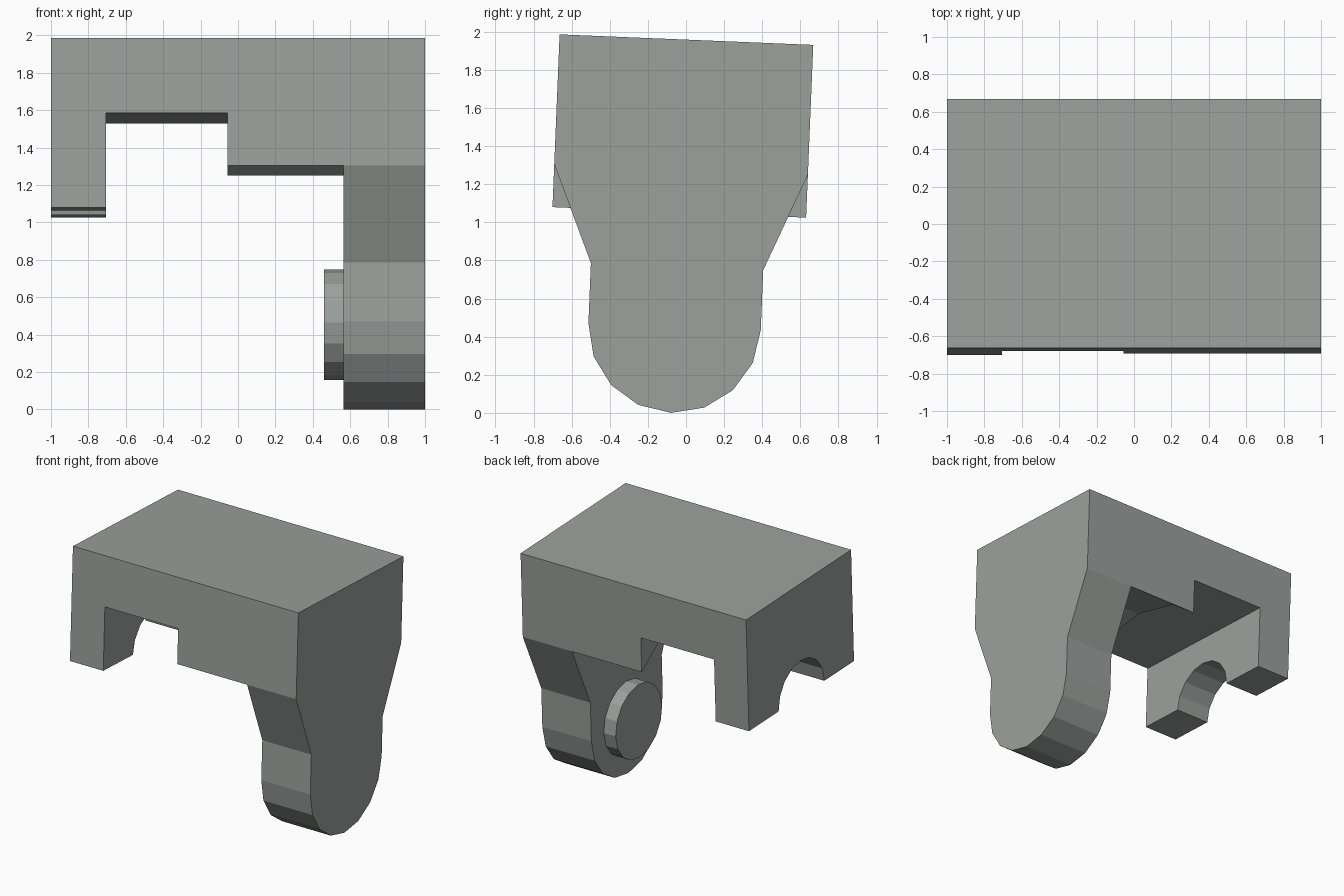
import bpy, bmesh
from math import sin, cos, pi, radians
from mathutils import Vector

cube = bpy.data.objects.get("Cube")
if cube:
    bpy.data.objects.remove(cube, do_unlink=True)

grey = bpy.data.materials.new("light_grey")
grey.use_nodes = True
colour = (0.328, 0.356, 0.337, 1)
grey.diffuse_color = colour
grey.node_tree.nodes["Principled BSDF"].inputs["Base Color"].default_value = colour

# The whole part leans slightly about the peg axis
ORIGIN = (0, -0.06, 0.4525)
LEAN = radians(-2.37)


def arc(radius, start, end, steps, z=0):
    """Points of a circular arc in the side plane; angles in turns."""
    angles = [2 * pi * (start + (end - start) * i / steps) for i in range(steps + 1)]
    return [(radius * cos(a), z + radius * sin(a)) for a in angles]


def prism(name, outline, lo, hi, axis="x"):
    """Extrude a flat outline along x (outline in y, z) or y (outline in x, z)."""
    def place(p, d):
        return Vector((d, p[0], p[1])) if axis == "x" else Vector((p[0], d, p[1]))
    bm = bmesh.new()
    face = bm.faces.new([bm.verts.new(place(p, lo)) for p in outline])
    geom = bmesh.ops.extrude_face_region(bm, geom=[face])["geom"]
    shift = place((0, 0), hi - lo)
    bmesh.ops.translate(bm, vec=shift, verts=[g for g in geom if isinstance(g, bmesh.types.BMVert)])
    bmesh.ops.recalc_face_normals(bm, faces=bm.faces)
    mesh = bpy.data.meshes.new(name)
    bm.to_mesh(mesh)
    bm.free()
    mesh.materials.append(grey)
    obj = bpy.data.objects.new(name, mesh)
    obj.location = ORIGIN
    obj.rotation_euler.x = LEAN
    bpy.context.collection.objects.link(obj)
    return obj


def cut(target, cutter):
    mod = target.modifiers.new(cutter.name, "BOOLEAN")
    mod.operation = "DIFFERENCE"
    mod.solver = "EXACT"
    mod.object = cutter
    cutter.hide_render = True
    cutter.hide_viewport = True
    cutter.display_type = "WIRE"


# Stepped block: prong, high recess, lower ledge
DEPTH = 0.666
TOP, CEILING, LEDGE, PRONG = 1.507, 1.105, 0.825, 0.60
ARM_X = 0.565
body = prism("body", [(-1, TOP), (-1, PRONG), (-0.705, PRONG), (-0.705, CEILING),
                      (-0.055, CEILING), (-0.055, LEDGE), (1, LEDGE), (1, TOP)],
             -DEPTH, DEPTH, "y")

# Round notch under the prong and wide clearance under the ledge
cut(body, prism("prong_notch_cutter", arc(0.29, 0, 15 / 16, 15, PRONG), -1.1, -0.6))
cut(body, prism("ledge_clearance_cutter", arc(1.076, 0, 15 / 16, 15), -0.2, ARM_X))

# Hanging arm with a rounded end
arm_outline = [(-DEPTH, LEDGE), (-0.4525, 0.315)] + arc(0.4525, 0.5, 1, 8)
arm_outline += [(0.4525, 0.315), (DEPTH, LEDGE)]
prism("arm", arm_outline, ARM_X, 1)

# Short round peg on the inner side of the arm
prism("peg", arc(0.295, 0, 15 / 16, 15), 0.46, ARM_X)
